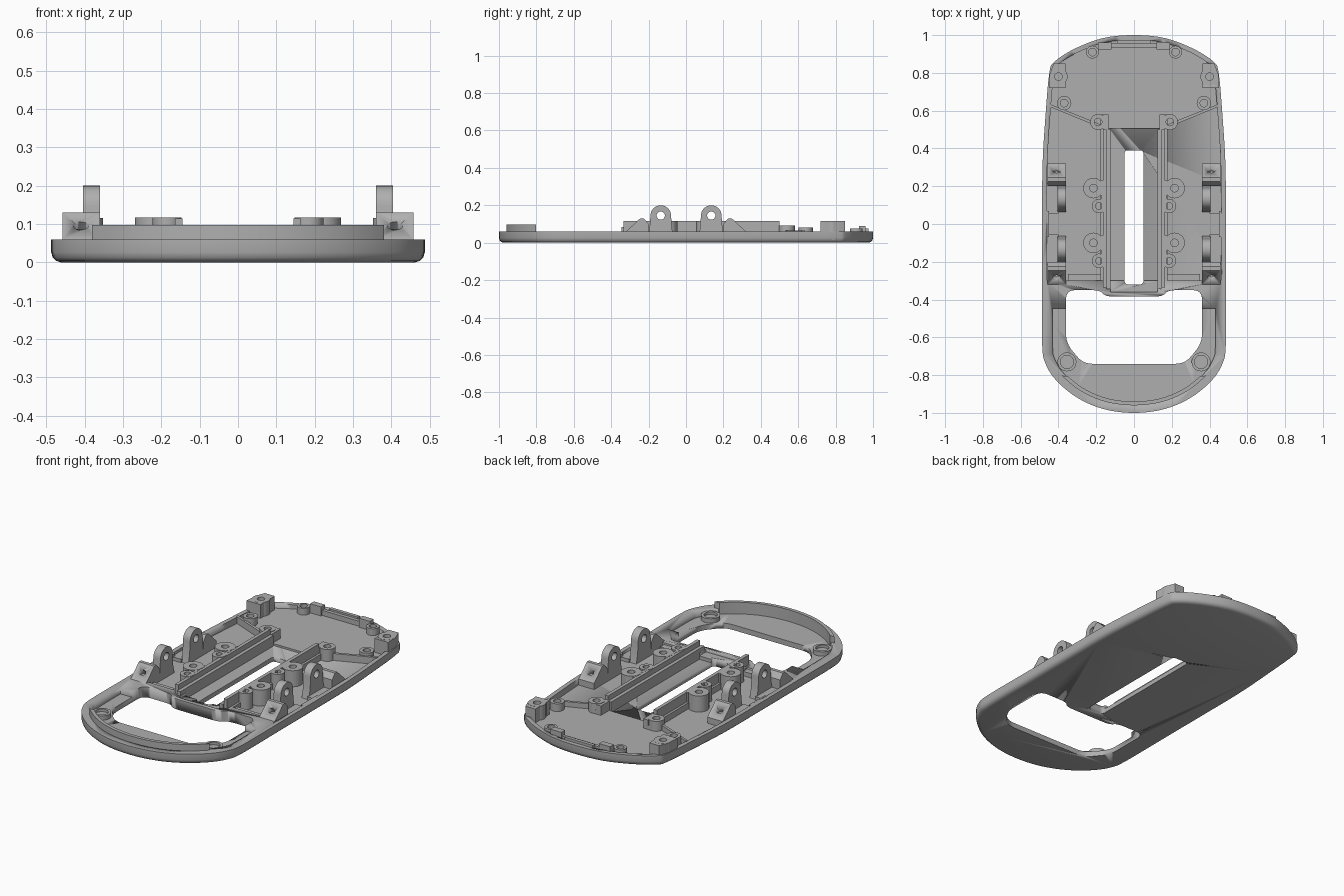
import bpy, bmesh, math
from mathutils import Vector

cube = bpy.data.objects.get("Cube")
if cube:
    bpy.data.objects.remove(cube, do_unlink=True)

GRAY = (0.43, 0.43, 0.43, 1)
mat = bpy.data.materials.new("plain gray plastic")
mat.use_nodes = True
mat.diffuse_color = GRAY
mat.node_tree.nodes["Principled BSDF"].inputs["Base Color"].default_value = GRAY
FLOOR, RIM = 0.025, 0.06


def activate(ob):
    bpy.ops.object.select_all(action='DESELECT')
    ob.select_set(True)
    bpy.context.view_layer.objects.active = ob


def loft(name, rings, mirror=False):
    """Closed skin through equal-length rings, capped at both ends."""
    bm = bmesh.new()
    loops = [[bm.verts.new(p) for p in ring] for ring in rings]
    n = len(loops[0])
    for a, b in zip(loops, loops[1:]):
        for i in range(n):
            j = (i + 1) % n
            bm.faces.new((a[i], a[j], b[j], b[i]))
    bm.faces.new(loops[0][::-1])
    bm.faces.new(loops[-1])
    bmesh.ops.recalc_face_normals(bm, faces=bm.faces)
    mesh = bpy.data.meshes.new(name)
    bm.to_mesh(mesh)
    bm.free()
    mesh.materials.append(mat)
    ob = bpy.data.objects.new(name, mesh)
    bpy.context.collection.objects.link(ob)
    activate(ob)
    bpy.ops.object.shade_smooth_by_angle(angle=math.radians(35))
    if mirror:
        ob.modifiers.new("mirror", 'MIRROR').use_bisect_axis[0] = False
    return ob


def prism(name, pts, lo, hi, axis='z', mirror=False):
    place = (lambda a, b, t: (a, b, t)) if axis == 'z' else (lambda a, b, t: (t, a, b))
    return loft(name, [[place(a, b, t) for a, b in pts] for t in (lo, hi)], mirror)


def box(name, x0, x1, y0, y1, z0, z1, mirror=True):
    return prism(name, [(x0, y0), (x1, y0), (x1, y1), (x0, y1)], z0, z1, mirror=mirror)


def circle(x, y, r, n=28):
    return [(x + r * math.cos(math.tau * i / n), y + r * math.sin(math.tau * i / n))
            for i in range(n)]


def boss(name, x, y, r, top, hole=0.02):
    """Mirrored screw post with a blind hole."""
    steps = [(r, 0.015), (r, top), (hole, top), (hole, FLOOR + 0.015)]
    return loft(name, [[(a, b, z) for a, b in circle(x, y, q)] for q, z in steps], True)


def cut(ob, cutter):
    mod = ob.modifiers.new("cut", 'BOOLEAN')
    mod.operation, mod.solver, mod.object = 'DIFFERENCE', 'EXACT', cutter
    activate(ob)
    bpy.ops.object.modifier_move_to_index(modifier="cut", index=0)
    bpy.ops.object.modifier_apply(modifier="cut")
    bpy.data.objects.remove(cutter, do_unlink=True)


def rounded(pts, r, n=6):
    """Round polygon corners with quadratic arcs."""
    out = []
    for i, p in enumerate(pts):
        p = Vector(p)
        a, b = Vector(pts[i - 1]) - p, Vector(pts[(i + 1) % len(pts)]) - p
        a, b = (v.normalized() * min(r, v.length * 0.45) for v in (a, b))
        for k in range(n + 1):
            t = k / n
            out.append(tuple(p + a * (1 - t) ** 2 + b * t ** 2))
    return out


# Outer outline: smooth half profile, mirrored
half = [(0, -1), (0.16, -0.98), (0.3, -0.92), (0.41, -0.83), (0.468, -0.74), (0.486, -0.64),
        (0.486, -0.3), (0.486, 0.05), (0.484, 0.32), (0.468, 0.58), (0.448, 0.8),
        (0.42, 0.86), (0.31, 0.93), (0.16, 0.985), (0, 1)]


def spline(pts, n=5):
    p = [Vector(q) for q in pts]
    p = [Vector((-p[1].x, p[1].y))] + p + [Vector((-p[-2].x, p[-2].y))]
    out = []
    for i in range(1, len(p) - 2):
        a, b, c, d = p[i - 1:i + 3]
        m0, m1 = (c - a) / 2, (d - b) / 2
        for k in range(n):
            t = k / n
            out.append(b * (2*t**3 - 3*t*t + 1) + m0 * (t**3 - 2*t*t + t)
                       + c * (3*t*t - 2*t**3) + m1 * (t**3 - t*t))
    return out + [p[-2]]


right = spline(half)
outline = right + [Vector((-q.x, q.y)) for q in right[-2:0:-1]]


def inset(d):
    out = []
    for i, p in enumerate(outline):
        t = (outline[(i + 1) % len(outline)] - outline[i - 1]).normalized()
        out.append((p.x - t.y * d, p.y + t.x * d))
    return out


# Base shell with rounded lower edge
shell = loft("base_shell", [[(x, y, z) for x, y in inset(d)] for d, z in
             ((0.025, 0), (0.012, 0.004), (0.004, 0.012), (0, 0.026), (0, RIM))])
cut(shell, prism("main_pocket", [p for p in inset(0.025) if p[1] > -0.33], FLOOR, 0.2))
cut(shell, prism("front_pocket", [p for p in inset(0.055) if p[1] < -0.43], 0.03, 0.2))
opening = [(-0.36, -0.35), (-0.36, -0.63), (-0.27, -0.74), (0.27, -0.74), (0.36, -0.63),
           (0.36, -0.35), (0.18, -0.35), (0.15, -0.385), (-0.15, -0.385), (-0.18, -0.35)]
cut(shell, prism("opening_cutter", rounded(opening, 0.05), -0.1, 0.2))
slot = [(-0.05, -0.32), (0.05, -0.32), (0.05, 0.39), (-0.05, 0.39)]
cut(shell, prism("slot_cutter", rounded(slot, 0.02), -0.1, 0.2))
cut(shell, box("channel_gap", -0.125, 0.125, -0.36, -0.3, 0.045, 0.2, False))

# Curved lip along the front
arc = [(x, y) for x, y in inset(0.04) if y < -0.8]
inner = [(x, y) for x, y in inset(0.06) if y < -0.8]
arc.sort()
inner.sort(reverse=True)
prism("front_lip", arc + inner, 0.02, 0.097)
boss("front_pad", 0.355, -0.73, 0.05, 0.055, 0.035)

# Stepped rails on both sides of the slot
box("rail_wall", 0.145, 0.165, -0.335, 0.5, 0.015, 0.115)
box("rail_step", 0.125, 0.146, -0.345, 0.5, 0.015, 0.085)
box("rail_foot", 0.164, 0.178, -0.33, 0.58, 0.015, 0.06)
box("rail_end", 0.135, 0.165, 0.499, 0.58, 0.015, 0.09)
box("front_ledge", 0.17, 0.35, -0.329, -0.265, 0.015, 0.05)

# Screw posts beside the rails, each with a web to the rail
for y in (0.19, -0.1):
    boss("large_post", 0.215, y, 0.054, 0.117)
    boss("small_post", 0.185, y - 0.095, 0.038, 0.117, 0.018)
    box("post_web", 0.16, 0.175, y - 0.12, y + 0.04, 0.015, 0.116)

# Hinge lugs and sloping screw blocks, in opposite-facing pairs
for s, name in ((-1, "front"), (1, "rear")):
    c = s * 0.135
    arch = [(c + 0.055 * math.cos(a), 0.145 + 0.055 * math.sin(a))
            for a in (math.pi * i / 16 for i in range(17))]
    lug = prism(name + "_hinge_lug", [(c + 0.075, 0.015), (c + 0.06, 0.075)] + arch
                + [(c - 0.06, 0.075), (c - 0.075, 0.015)], 0.36, 0.405, 'x', True)
    cut(lug, prism("pin_cutter", circle(c, 0.145, 0.022), 0.3, 0.5, 'x'))
    block = prism(name + "_screw_block", [(s * y, z) for y, z in
                  ((0.32, 0.015), (0.32, 0.06), (0.245, 0.13), (0.225, 0.13), (0.2, 0.1),
                   (0.2, 0.015))], 0.36, 0.458, 'x', True)
    hole = loft("hole_cutter", [[(x, s * (y + d), z + d) for x, y in circle(0.41, 0.28, 0.02)]
                                for d, z in ((-0.02, 0.092), (0.06, 0.098))])
    cut(block, hole)
    box(name + "_lug_foot", 0.4, 0.46, c - 0.08, c + 0.08, 0.015, 0.045)
box("side_pad", 0.45, 0.475, -0.07, 0.07, 0.015, RIM)

# Raised rear deck with slanting divider walls
deck = [p for p in inset(0.024) if p[1] > 0.62]
deck.sort(key=lambda p: math.atan2(p[1] - 0.62, p[0]))
prism("rear_deck", deck + [(-0.44, 0.62), (-0.165, 0.505), (0.165, 0.505), (0.44, 0.62)],
      0.015, 0.036)
prism("divider_wall", [(0.165, 0.505), (0.445, 0.62), (0.445, 0.635), (0.165, 0.522)],
      0.015, 0.065, mirror=True)

# Rear posts and corner blocks
boss("divider_post", 0.19, 0.54, 0.042, 0.093)
boss("side_post", 0.37, 0.64, 0.038, 0.08)
boss("rear_post", 0.22, 0.91, 0.034, 0.075)
boss("corner_post", 0.4, 0.78, 0.048, 0.116)
corner = prism("corner_block", [(0.362, 0.72), (0.45, 0.72), (0.444, 0.8), (0.425, 0.85),
                                (0.362, 0.85)], 0.015, 0.115, mirror=True)
cut(corner, prism("corner_hole", circle(0.4, 0.78, 0.02), 0.045, 0.2))

# Rear latch
box("latch_bar", -0.19, 0.19, 0.935, 0.955, 0.03, 0.065, False)
box("latch_tab", 0.12, 0.19, 0.925, 0.96, 0.03, 0.088)
box("latch_plate", -0.09, 0.09, 0.955, 0.975, 0.03, 0.075, False)
